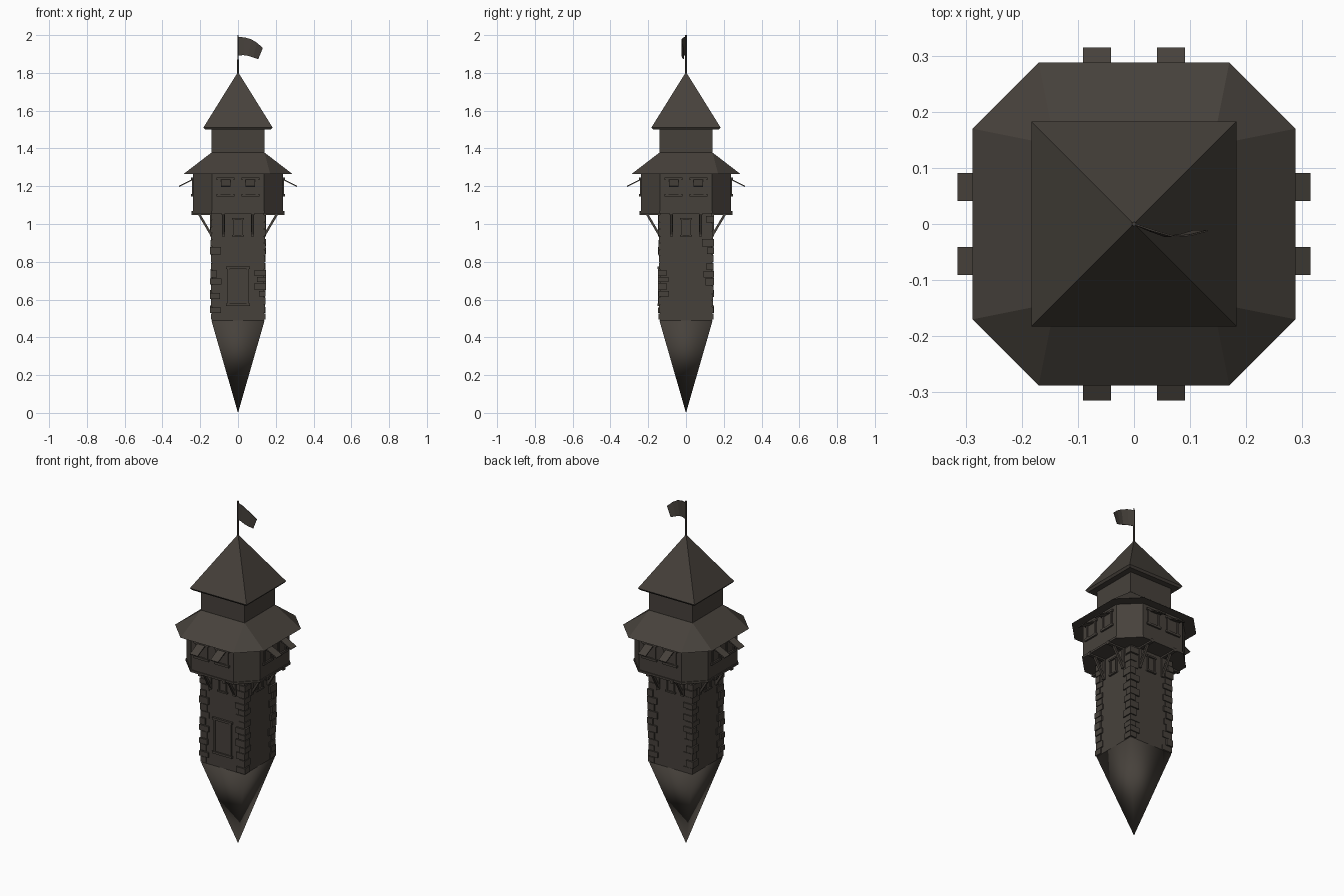
import bpy, bmesh, math, random
from mathutils import Matrix, Vector

if "Cube" in bpy.data.objects:
    bpy.data.objects.remove(bpy.data.objects["Cube"])

random.seed(4)
mat = bpy.data.materials.new("dark weathered stone")
mat.diffuse_color = (0.062, 0.053, 0.044, 1)
mat.use_nodes = True
mat.node_tree.nodes["Principled BSDF"].inputs["Base Color"].default_value = mat.diffuse_color


def finish(name, bm, smooth=False):
    bmesh.ops.recalc_face_normals(bm, faces=bm.faces[:])
    me = bpy.data.meshes.new(name)
    bm.to_mesh(me)
    bm.free()
    me.materials.append(mat)
    for p in me.polygons:
        p.use_smooth = smooth
    ob = bpy.data.objects.new(name, me)
    bpy.context.collection.objects.link(ob)
    return ob


def box(bm, lo, hi, m=Matrix()):
    lo, hi = Vector(lo), Vector(hi)
    size = hi - lo
    local = Matrix.Translation((lo + hi) / 2) @ Matrix.Diagonal((*size, 1))
    bmesh.ops.create_cube(bm, size=1, matrix=m @ local)


def octo(half, corner, z):
    pts = []
    for i in range(4):
        r = Matrix.Rotation(i * math.pi / 2, 3, 'Z')
        pts += [r @ Vector((-corner, -half, z)), r @ Vector((corner, -half, z))]
    return pts


def loft(name, rings, smooth=False):
    """Solid through rings of equal point count; merged points make corners and tips."""
    bm = bmesh.new()
    vs = [[bm.verts.new(p) for p in ring] for ring in rings]
    n = len(vs[0])
    for a, b in zip(vs, vs[1:]):
        for i in range(n):
            j = (i + 1) % n
            bm.faces.new((a[i], a[j], b[j], b[i]))
    bm.faces.new(vs[0][::-1])
    bm.faces.new(vs[-1])
    bmesh.ops.remove_doubles(bm, verts=bm.verts[:], dist=1e-5)
    bmesh.ops.dissolve_degenerate(bm, edges=bm.edges[:], dist=1e-6)
    return finish(name, bm, smooth)


def square(half, z):
    return [Vector((x * half, y * half, z)) for x, y in ((-1, -1), (1, -1), (1, 1), (-1, 1))]


SIDES = [Matrix.Rotation(i * math.pi / 2, 4, 'Z') for i in range(4)]


def frame(bm, m, x, z0, z1, w, y, bar, depth, lip=0.008):
    """Opening frame on a front wall at -y: two posts, lintel, sill."""
    for s in (-1, 1):
        xc = x + s * (w - bar / 2)
        box(bm, (xc - bar / 2, -y - depth, z0), (xc + bar / 2, -y + 0.01, z1), m)
    box(bm, (x - w - lip, -y - depth - 0.003, z1 - bar), (x + w + lip, -y + 0.01, z1), m)
    box(bm, (x - w - lip, -y - depth - 0.003, z0), (x + w + lip, -y + 0.01, z0 + bar), m)


# Main masses
loft("root_spike", [square(0, 0), square(0.141, 0.49)], True)
loft("tower_shaft", [square(0.138, 0.485), square(0.138, 1.07)])
loft("upper_room", [octo(0.2375, 0.137, 1.06), octo(0.2375, 0.137, 1.28)])
loft("floor_trim", [octo(0.242, 0.139, 1.056), octo(0.242, 0.139, 1.068)])
loft("lower_roof", [octo(0.288, 0.17, 1.265), octo(0.1405, 0.1405, 1.378)])
loft("turret_block", [square(0.14, 1.37), square(0.14, 1.51)])
loft("top_roof", [square(0.174, 1.499), square(0.183, 1.511), square(0, 1.805)])

# Corner stones, alternating long and short
bm = bmesh.new()
for m in SIDES:
    z, k = 0.495, 0
    while z < 1.03:
        h = random.uniform(0.032, 0.044)
        a, b = (0.058, 0.040) if k % 2 else (0.040, 0.058)
        a += random.uniform(-0.006, 0.006)
        b += random.uniform(-0.006, 0.006)
        e = random.uniform(0.142, 0.149)
        box(bm, (-e, -e, z), (-e + a, -e + b, min(z + h - 0.004, 1.055)), m)
        z, k = z + h, k + 1
finish("corner_stones", bm)

# Joists and diagonal struts under the upper room
bm = bmesh.new()
bs = bmesh.new()
foot, head = Vector((0, -0.140, 0.94)), Vector((0, -0.205, 1.05))
d = head - foot
tilt = Matrix.Rotation(math.atan2(-d.y, d.z), 4, 'X')
for m in SIDES:
    for s in (-1, 1):
        x = s * 0.078
        box(bm, (x - 0.009, -0.245, 1.047), (x + 0.009, -0.13, 1.068), m)
        box(bm, (x - 0.008, -0.149, 0.935), (x + 0.008, -0.13, 1.05), m)
        t = m @ Matrix.Translation((x, foot.y, foot.z)) @ tilt
        box(bs, (-0.007, -0.006, 0), (0.007, 0.006, d.length), t)
finish("floor_joists", bm)
finish("diagonal_struts", bs)

# Windows with propped-open shutters on the upper room, small windows on the shaft
bf, bp, sh = bmesh.new(), bmesh.new(), bmesh.new()
top, tip = Vector((0, -0.238, 1.237)), Vector((0, -0.313, 1.199))
d = tip - top
swing = Matrix.Rotation(math.atan2(d.z, d.y), 4, 'X')
for m in SIDES:
    for s in (-1, 1):
        x = s * 0.066
        frame(bf, m, x, 1.146, 1.246, 0.039, 0.2375, 0.013, 0.007)
        box(bp, (x - 0.026, -0.2395, 1.16), (x + 0.026, -0.235, 1.232), m)
        t = m @ Matrix.Translation((x, top.y, top.z)) @ swing
        box(sh, (-0.025, 0, -0.003), (0.025, d.length, 0.003), t)
    frame(bf, m, 0, 0.934, 1.032, 0.027, 0.138, 0.009, 0.008, 0.005)
    box(bp, (-0.018, -0.140, 0.94), (0.018, -0.135, 1.025), m)
finish("window_frames", bf)
finish("window_panes", bp)
finish("open_shutters", sh)

# Door on the front only
bm = bmesh.new()
box(bm, (-0.045, -0.142, 0.57), (0.045, -0.135, 0.76))
finish("door", bm)
bm = bmesh.new()
frame(bm, Matrix(), 0, 0.566, 0.776, 0.058, 0.138, 0.013, 0.009, 0.006)
finish("door_frame", bm)

# Flag pole and waving flag
bm = bmesh.new()
bmesh.ops.create_cone(bm, cap_ends=True, segments=6, radius1=0.005, radius2=0.004, depth=0.22,
                      matrix=Matrix.Translation((0, 0, 1.89)))
finish("flag_pole", bm)
bm = bmesh.new()
upper = [(0, 0, 1.990), (0.035, -0.012, 1.988), (0.07, -0.022, 1.978), (0.10, -0.020, 1.960), (0.131, -0.012, 1.932)]
lower = [(0, 0, 1.892), (0.028, -0.012, 1.894), (0.056, -0.022, 1.890), (0.08, -0.020, 1.882), (0.107, -0.012, 1.873)]
u = [bm.verts.new(p) for p in upper]
l = [bm.verts.new(p) for p in lower]
for i in range(4):
    bm.faces.new((l[i], l[i + 1], u[i + 1], u[i]))
flag = finish("flag", bm)
mod = flag.modifiers.new("thickness", 'SOLIDIFY')
mod.thickness = 0.003
mod.offset = 0
